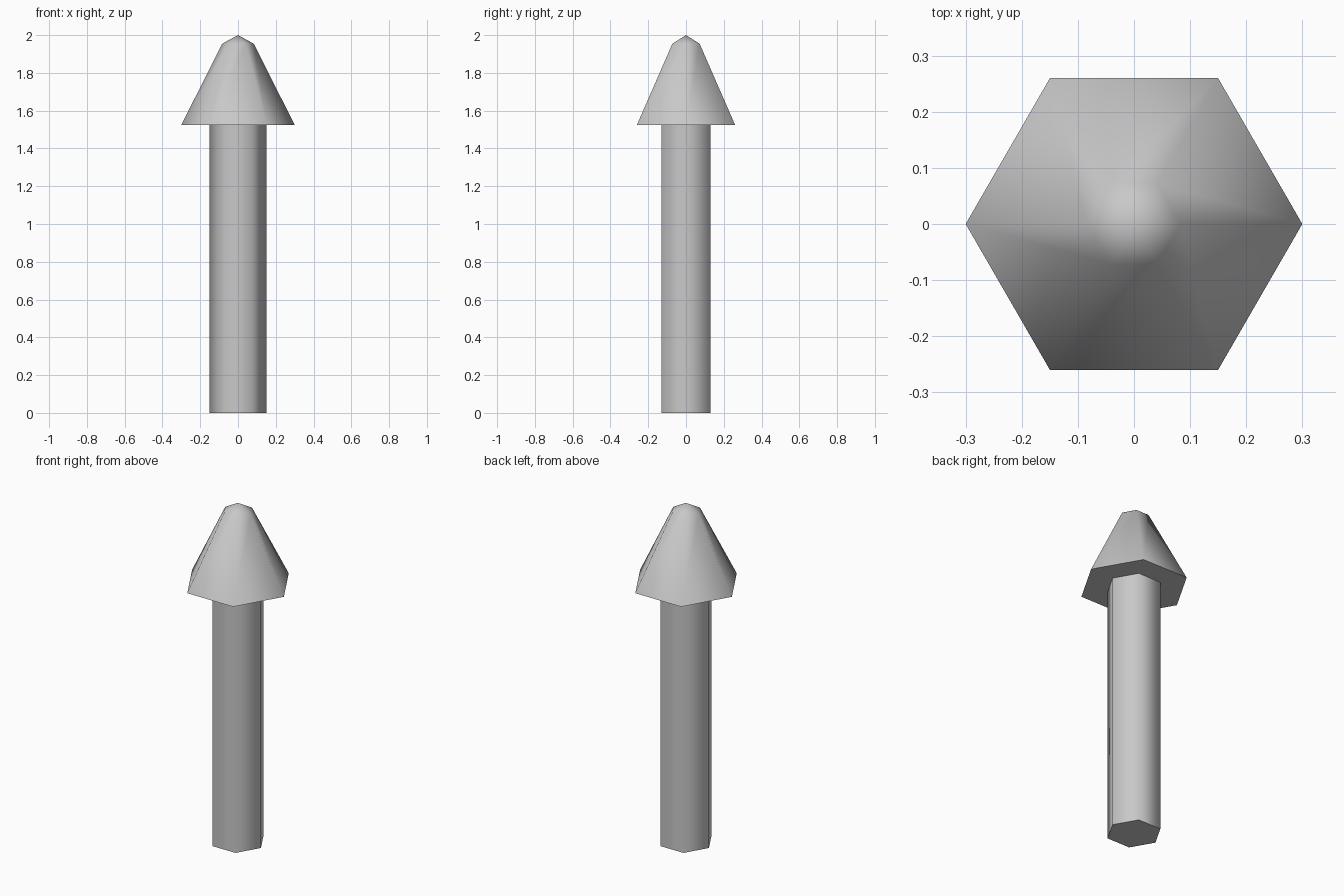
import bpy
import bmesh
import math

SIDES = 6

cube = bpy.data.objects.get("Cube")
if cube:
    bpy.data.objects.remove(cube, do_unlink=True)

# Single light grey material
grey = bpy.data.materials.new("light_grey")
grey.use_nodes = True
colour = (0.58, 0.58, 0.58, 1)
grey.diffuse_color = colour
grey.node_tree.nodes["Principled BSDF"].inputs["Base Color"].default_value = colour


def hex_solid(name, profile):
    """Stack hexagonal rings of (radius, z); a zero radius makes a point."""
    bm = bmesh.new()
    rings = []
    for radius, z in profile:
        count = SIDES if radius else 1
        angles = [math.tau * i / SIDES for i in range(count)]
        rings.append([bm.verts.new((radius * math.cos(a), radius * math.sin(a), z))
                      for a in angles])
    for low, high in zip(rings, rings[1:]):
        for i in range(SIDES):
            j = (i + 1) % SIDES
            if len(high) == 1:
                bm.faces.new((low[i], low[j], high[0]))
            else:
                bm.faces.new((low[i], low[j], high[j], high[i]))
    # Flat end caps
    for ring in (rings[0], rings[-1]):
        if len(ring) > 1:
            bm.faces.new(ring)
    bmesh.ops.recalc_face_normals(bm, faces=bm.faces)
    mesh = bpy.data.meshes.new(name)
    bm.to_mesh(mesh)
    bm.free()
    mesh.materials.append(grey)
    obj = bpy.data.objects.new(name, mesh)
    bpy.context.collection.objects.link(obj)

    # Smooth sides, sharp rims
    bpy.ops.object.select_all(action="DESELECT")
    obj.select_set(True)
    bpy.context.view_layer.objects.active = obj
    bpy.ops.object.shade_smooth_by_angle(angle=math.radians(75))
    return obj


# Straight shaft and pointed head
hex_solid("shaft", [(0.15, 0), (0.15, 1.525)])
hex_solid("head", [(0.3, 1.525), (0.083, 1.955), (0, 2)])
